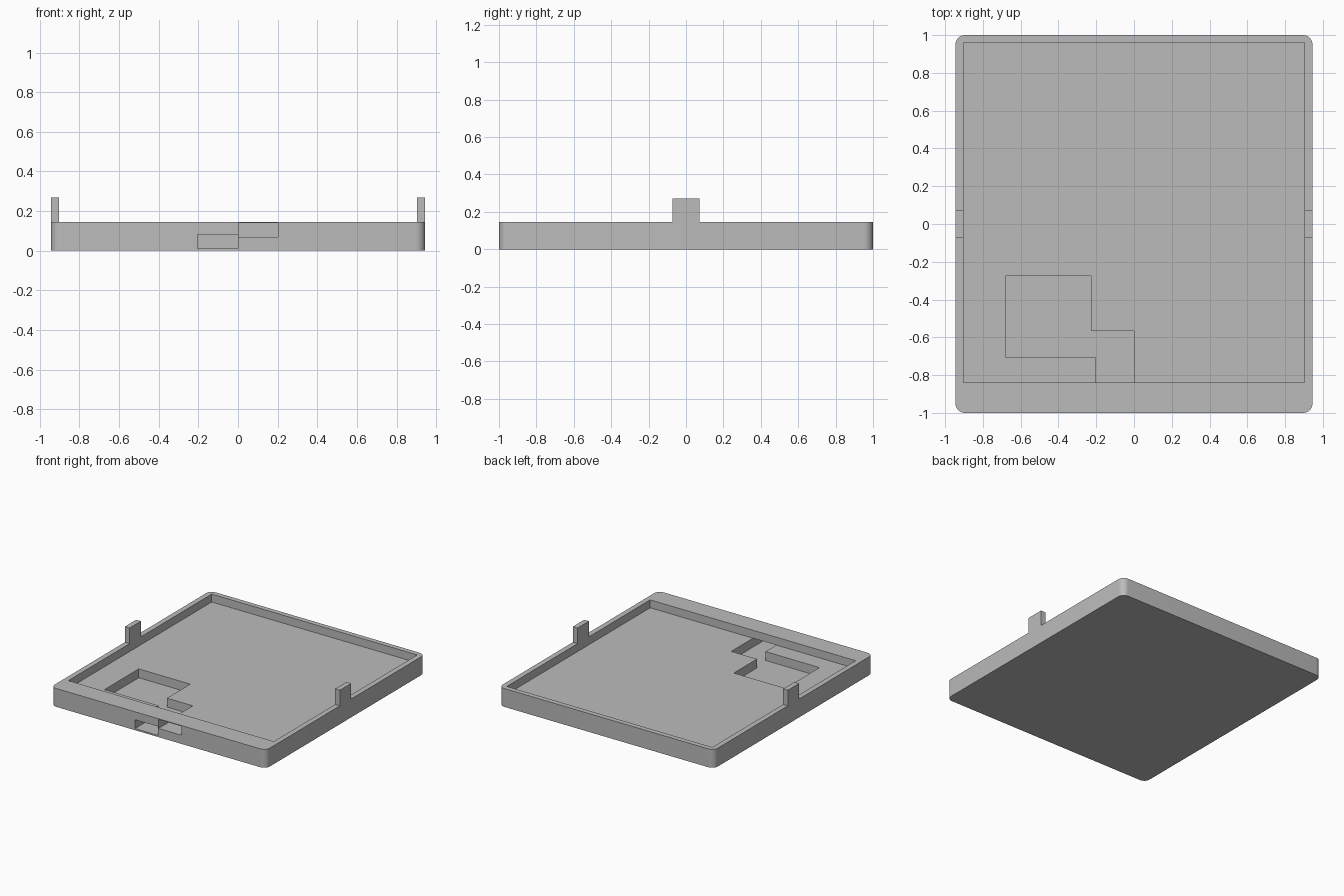
import bpy
import bmesh
from math import radians

default = bpy.data.objects.get("Cube")
if default:
    bpy.data.objects.remove(default, do_unlink=True)

grey = bpy.data.materials.new("plain_grey")
grey.use_nodes = True
colour = (0.5, 0.5, 0.5, 1)
grey.diffuse_color = colour
grey.node_tree.nodes["Principled BSDF"].inputs["Base Color"].default_value = colour

HALF_X, HALF_Y = 0.945, 1.0
RIM, FLOOR, POCKET = 0.146, 0.083, 0.0125
IN_X, IN_FRONT, IN_BACK = 0.903, -0.84, 0.96


def prism(name, outline, z0, z1, corner=0):
    """Extrude an outline upwards, optionally rounding its vertical edges."""
    bm = bmesh.new()
    face = bm.faces.new([bm.verts.new((x, y, z0)) for x, y in outline])
    top = bmesh.ops.extrude_face_region(bm, geom=[face])["geom"]
    verts = [v for v in top if isinstance(v, bmesh.types.BMVert)]
    bmesh.ops.translate(bm, verts=verts, vec=(0, 0, z1 - z0))
    if corner:
        upright = [e for e in bm.edges
                   if abs(e.verts[0].co.z - e.verts[1].co.z) > 1e-4]
        bmesh.ops.bevel(bm, geom=upright, offset=corner, segments=8,
                        profile=0.5, affect='EDGES')
    bmesh.ops.recalc_face_normals(bm, faces=bm.faces)
    mesh = bpy.data.meshes.new(name)
    bm.to_mesh(mesh)
    bm.free()
    mesh.materials.append(grey)
    obj = bpy.data.objects.new(name, mesh)
    bpy.context.collection.objects.link(obj)
    return obj


def box(name, x0, x1, y0, y1, z0, z1, corner=0):
    return prism(name, [(x0, y0), (x1, y0), (x1, y1), (x0, y1)], z0, z1, corner)


def activate(obj):
    bpy.ops.object.select_all(action='DESELECT')
    obj.select_set(True)
    bpy.context.view_layer.objects.active = obj


# Tray body with rounded corners
tray = box("tray", -HALF_X, HALF_X, -HALF_Y, HALF_Y, 0, RIM, 0.05)

# Shallow interior, stepped pocket with its port, and the upper blind port
pocket_outline = [(-0.68, -0.275), (-0.68, -0.705), (-0.205, -0.705),
                  (-0.205, -1.1), (-0.001, -1.1), (-0.001, -0.567),
                  (-0.228, -0.567), (-0.228, -0.275)]
cutters = [
    box("interior_cutter", -IN_X, IN_X, IN_FRONT, IN_BACK, FLOOR, 0.3),
    prism("pocket_cutter", pocket_outline, POCKET, FLOOR),
    box("upper_port_cutter", 0.002, 0.202, -1.1, -0.86, 0.069, 0.14),
]
for cutter in cutters:
    cutter.hide_render = True
    mod = tray.modifiers.new(cutter.name, 'BOOLEAN')
    mod.operation = 'DIFFERENCE'
    mod.solver = 'EXACT'
    mod.object = cutter
    activate(tray)
    bpy.ops.object.modifier_apply(modifier=mod.name)
    bpy.data.objects.remove(cutter, do_unlink=True)

activate(tray)
bpy.ops.object.shade_smooth_by_angle(angle=radians(30))

# Upright tabs on the side walls
for side, name in ((1, "left_tab"), (-1, "right_tab")):
    x0, x1 = sorted((side * IN_X, side * HALF_X))
    box(name, x0, x1, -0.071, 0.071, RIM, 0.27)
